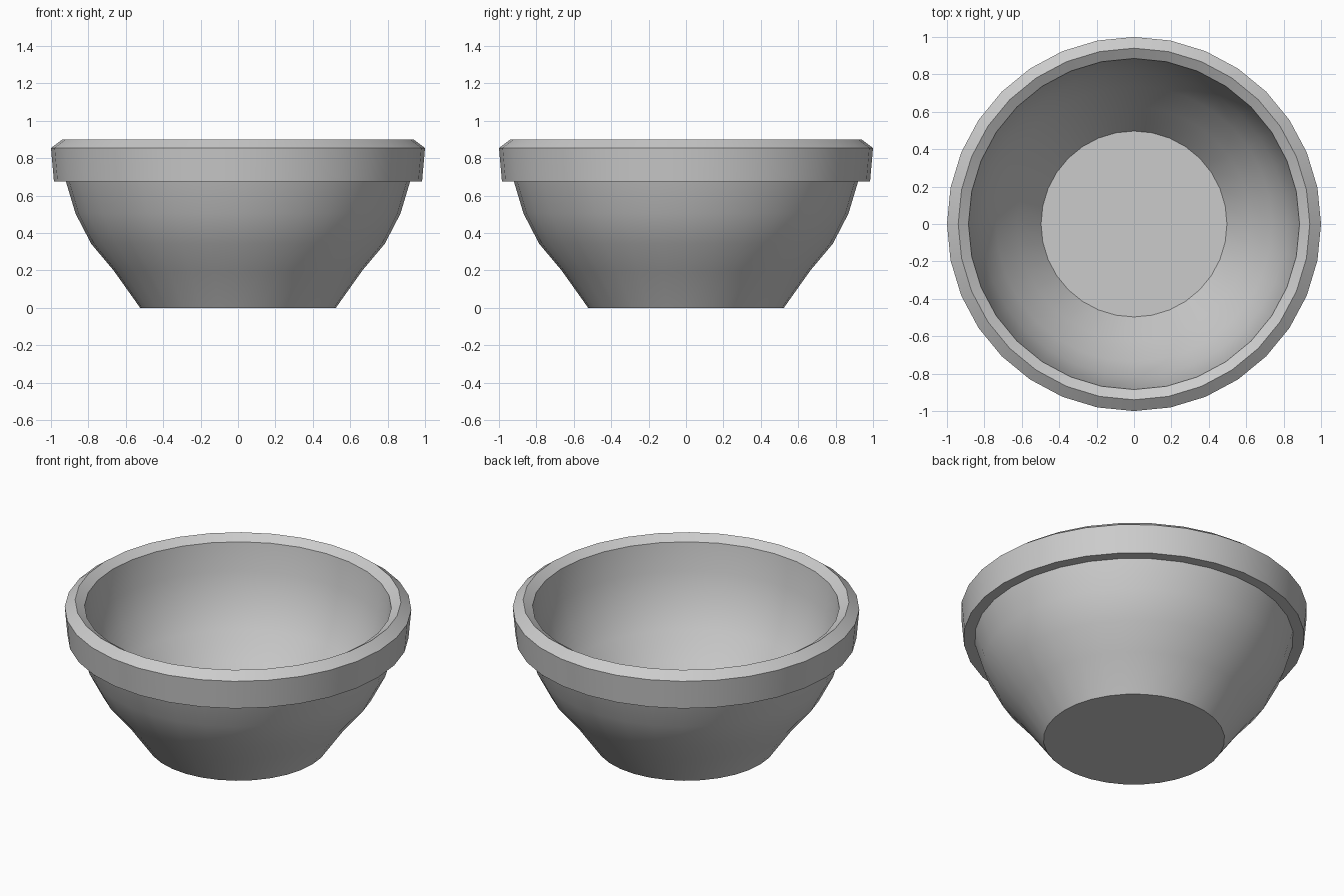
import bpy, bmesh, math

if "Cube" in bpy.data.objects:
    bpy.data.objects.remove(bpy.data.objects["Cube"])

SIDES = 32

# Closed wall section (radius, height): underside edge, outer wall, rim band, inner wall, floor edge
PROFILE = [
    (0.523, 0.0), (0.665, 0.20), (0.785, 0.343), (0.869, 0.505), (0.92, 0.675),
    (0.984, 0.675), (1.0, 0.855), (0.94, 0.90), (0.885, 0.865),
    (0.862, 0.69), (0.815, 0.525), (0.737, 0.375), (0.625, 0.225), (0.497, 0.05),
]


def lathe(name, profile, sides):
    """Spin a profile about z and close both ends with flat caps."""
    bm = bmesh.new()
    rings = []
    for r, z in profile:
        rings.append([bm.verts.new((r * math.cos(2 * math.pi * i / sides),
                                    r * math.sin(2 * math.pi * i / sides), z))
                      for i in range(sides)])
    for a, b in zip(rings, rings[1:]):
        for i in range(sides):
            j = (i + 1) % sides
            bm.faces.new((a[i], a[j], b[j], b[i]))
    bm.faces.new(rings[0][::-1])   # underside
    bm.faces.new(rings[-1])        # inside floor
    bmesh.ops.recalc_face_normals(bm, faces=bm.faces[:])
    mesh = bpy.data.meshes.new(name)
    bm.to_mesh(mesh)
    bm.free()
    obj = bpy.data.objects.new(name, mesh)
    bpy.context.collection.objects.link(obj)
    return obj


# Bowl with banded rim
bowl = lathe("bowl", PROFILE, SIDES)
bpy.context.view_layer.objects.active = bowl
bowl.select_set(True)
bpy.ops.object.shade_smooth_by_angle(angle=math.radians(30))
